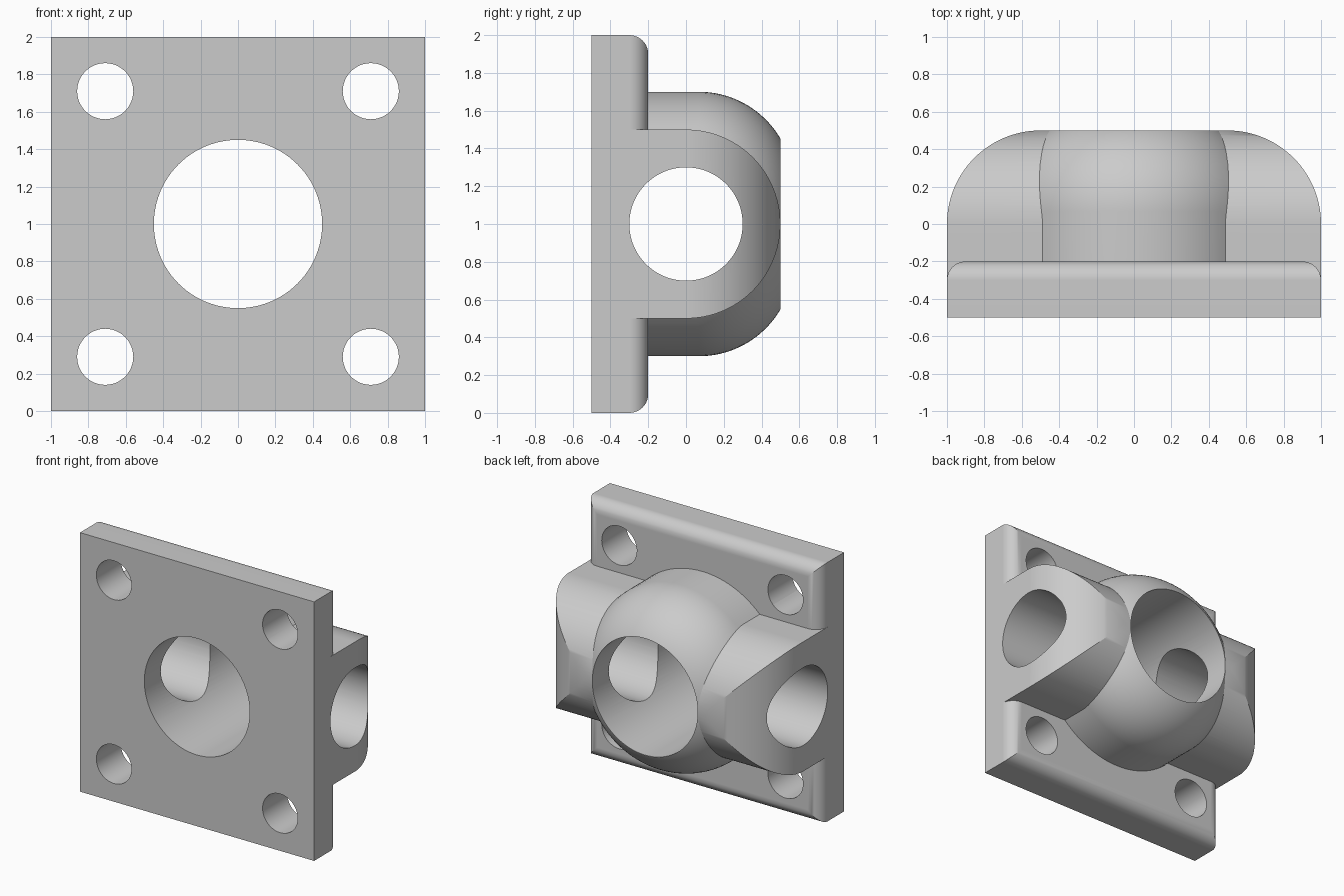
import bpy, bmesh
from math import sin, cos, pi, sqrt, radians
from mathutils import Vector

cube = bpy.data.objects.get("Cube")
if cube:
    bpy.data.objects.remove(cube, do_unlink=True)

GREY = (0.6, 0.6, 0.6, 1)
metal = bpy.data.materials.new("plain grey")
metal.diffuse_color = GREY
metal.use_nodes = True
metal.node_tree.nodes["Principled BSDF"].inputs["Base Color"].default_value = GREY


def finish(name, bm):
    bmesh.ops.recalc_face_normals(bm, faces=bm.faces[:])
    mesh = bpy.data.meshes.new(name)
    bm.to_mesh(mesh)
    bm.free()
    mesh.materials.append(metal)
    obj = bpy.data.objects.new(name, mesh)
    bpy.context.collection.objects.link(obj)
    return obj


def loft(name, rings):
    """Skin a list of equal-length point rings and cap both ends."""
    bm = bmesh.new()
    loops = [[bm.verts.new(p) for p in ring] for ring in rings]
    for a, b in zip(loops, loops[1:]):
        for i in range(len(a)):
            j = (i + 1) % len(a)
            bm.faces.new((a[i], a[j], b[j], b[i]))
    bm.faces.new(loops[0])
    bm.faces.new(loops[-1])
    return finish(name, bm)


def circle(y, r, x=0, z=1, sides=96):
    return [Vector((x + r * cos(2 * pi * i / sides), y, z + r * sin(2 * pi * i / sides)))
            for i in range(sides)]


def combine(target, tool, operation):
    mod = target.modifiers.new(operation.lower(), 'BOOLEAN')
    mod.operation = operation
    mod.solver = 'EXACT'
    mod.object = tool
    bpy.context.view_layer.objects.active = target
    bpy.ops.object.modifier_apply(modifier=mod.name)
    bpy.data.objects.remove(tool, do_unlink=True)


# Mounting plate with rounded back edges
bm = bmesh.new()
bmesh.ops.create_cube(bm, size=2)
for v in bm.verts:
    v.co = (v.co.x, -0.2 if v.co.y > 0 else -0.5, v.co.z + 1)
back = [e for e in bm.edges if all(v.co.y > -0.3 for v in e.verts)]
bmesh.ops.bevel(bm, geom=back, offset=0.1, offset_type='OFFSET', segments=10,
                profile=0.5, affect='EDGES')
body = finish("flanged_housing", bm)

# Cross arm: rectangles narrowing along y give a round back and round ends
def rectangle(y, w, h):
    return [(-w, y, 1 - h), (w, y, 1 - h), (w, y, 1 + h), (-w, y, 1 + h)]

steps = 32
angles = [radians(88.5) * i / steps for i in range(steps + 1)]
arm = loft("cross_arm", [rectangle(-0.35, 1, 0.5)] +
           [rectangle(0.5 * sin(a), 0.5 + 0.5 * cos(a), 0.5 * cos(a)) for a in angles])
combine(body, arm, 'UNION')

# Central boss: a cylinder with a domed back
start, dome = 0.068, 0.5
depths = [0.432 * sin(pi / 2 * i / 24) for i in range(25)]
boss = loft("boss", [circle(-0.36, 0.7)] +
            [circle(start + d, 0.2 + sqrt(dome ** 2 - d ** 2)) for d in depths])
combine(body, boss, 'UNION')

# Main bore, cross bore and four bolt holes
combine(body, loft("main_bore", [circle(-1, 0.45), circle(1, 0.45)]), 'DIFFERENCE')
cross = [[(p.y, p.x, p.z) for p in circle(y, 0.3)] for y in (-1.5, 1.5)]
combine(body, loft("cross_bore", cross), 'DIFFERENCE')
for x in (-0.71, 0.71):
    for z in (0.29, 1.71):
        hole = loft("bolt_hole", [circle(y, 0.15, x, z, 48) for y in (-1, 1)])
        combine(body, hole, 'DIFFERENCE')

# Smooth the curves and keep the corners crisp
bpy.ops.object.select_all(action='DESELECT')
body.select_set(True)
bpy.context.view_layer.objects.active = body
bpy.ops.object.shade_smooth_by_angle(angle=radians(25))
normals = body.modifiers.new("even_shading", 'WEIGHTED_NORMAL')
normals.keep_sharp = True
